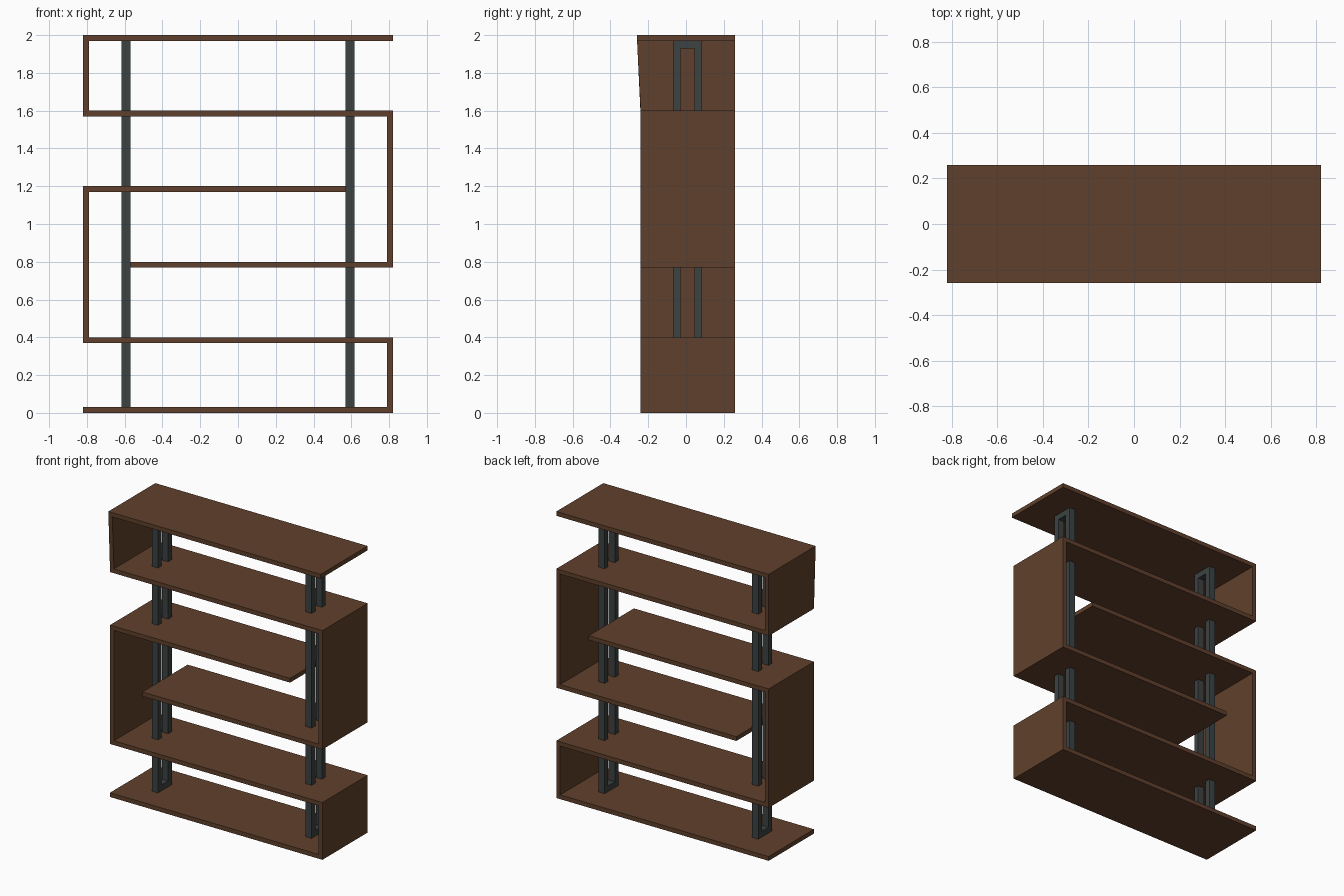
import bpy, bmesh
from mathutils import Vector

if "Cube" in bpy.data.objects:
    bpy.data.objects.remove(bpy.data.objects["Cube"])


def material(name, rgb):
    m = bpy.data.materials.new(name)
    m.diffuse_color = (*rgb, 1)
    m.use_nodes = True
    m.node_tree.nodes["Principled BSDF"].inputs["Base Color"].default_value = m.diffuse_color
    return m


WOOD = material("walnut brown", (0.117, 0.051, 0.025))
METAL = material("dark slate metal", (0.045, 0.054, 0.054))


def strip(name, path, thick, depth, to_3d, mat, closed=False):
    """Right-angled strip with mitred corners, following a 2D centre line."""
    pts = [Vector(p) for p in path]
    n = len(pts)
    bm = bmesh.new()
    rings = []
    for i, p in enumerate(pts):
        dirs = []
        if closed or i > 0:
            dirs.append((p - pts[i - 1]).normalized())
        if closed or i < n - 1:
            dirs.append((pts[(i + 1) % n] - p).normalized())
        off = sum((Vector((-d.y, d.x)) for d in dirs), Vector((0, 0))) * thick / 2
        corners = [(p + off, depth[0]), (p - off, depth[0]),
                   (p - off, depth[1]), (p + off, depth[1])]
        rings.append([bm.verts.new(to_3d(q.x, q.y, d)) for q, d in corners])
    for i in range(n if closed else n - 1):
        a, b = rings[i], rings[(i + 1) % n]
        for k in range(4):
            bm.faces.new((a[k], a[(k + 1) % 4], b[(k + 1) % 4], b[k]))
    if not closed:
        bm.faces.new(rings[0])
        bm.faces.new(rings[-1])
    # a free end gets half an offset from one direction only, a corner from both
    bmesh.ops.recalc_face_normals(bm, faces=bm.faces)
    me = bpy.data.meshes.new(name)
    bm.to_mesh(me)
    bm.free()
    me.materials.append(mat)
    ob = bpy.data.objects.new(name, me)
    bpy.context.collection.objects.link(ob)
    return ob


T = 0.03               # board thickness
H = T / 2
E = 0.82               # half width
C = E - H              # side panel centre line
FRONT, BACK = -0.24, 0.259


def xz(x, z, y):
    return (x, y, z)


# Upper winding shelf: top board, left panel, long board, right panel, short board
upper = strip("upper_shelf",
              [(E, 2 - H), (-C, 2 - H), (-C, 1.6 - H), (C, 1.6 - H),
               (C, 0.77 + H), (-0.57, 0.77 + H)],
              T, (FRONT, BACK), xz, WOOD)
# The top board reaches slightly further forward, slanting the panel below it
for v in upper.data.vertices:
    if v.co.z > 1.9 and v.co.y < 0:
        v.co.y = -0.259

# Lower winding shelf: short board, left panel, long board, right panel, base
strip("lower_shelf",
      [(0.57, 1.2 - H), (-C, 1.2 - H), (-C, 0.4 - H), (C, 0.4 - H),
       (C, H), (-E, H)],
      T, (FRONT, BACK), xz, WOOD)

# Two upright rectangular metal frames between base and top board
B = 0.04
y0, y1 = -0.069 + B / 2, 0.084 - B / 2
z0, z1 = 0.03 + B / 2, 1.97 - B / 2
for side, s in (("left", -1), ("right", 1)):
    strip(side + "_support_frame",
          [(y0, z0), (y1, z0), (y1, z1), (y0, z1)],
          B, (s * 0.57, s * 0.617), lambda y, z, x: (x, y, z), METAL, closed=True)
